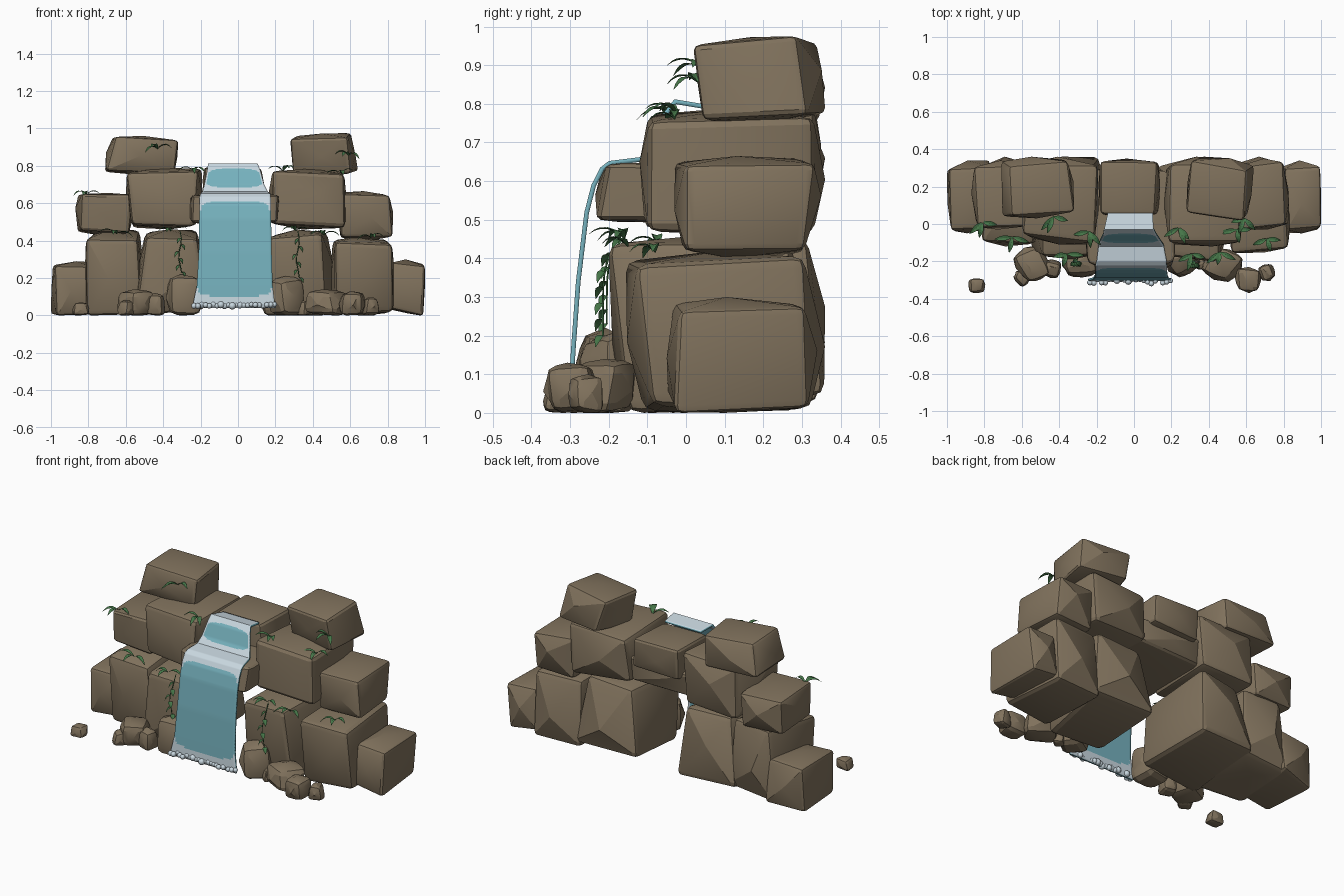
import bpy, bmesh, math, random
from mathutils import Vector, Matrix, Euler

cube = bpy.data.objects.get("Cube")
if cube:
    bpy.data.objects.remove(cube, do_unlink=True)


def material(name, rgb):
    mat = bpy.data.materials.new(name)
    mat.use_nodes = True
    mat.diffuse_color = (*rgb, 1)
    node = next(n for n in mat.node_tree.nodes if n.type == 'BSDF_PRINCIPLED')
    node.inputs["Base Color"].default_value = (*rgb, 1)
    node.inputs["Roughness"].default_value = 0.8
    return mat


STONE = material("brown stone", (0.22, 0.17, 0.11))
WATER = material("teal water", (0.18, 0.44, 0.51))
FOAM = material("pale foam", (0.58, 0.68, 0.74))
LEAF = material("leaf green", (0.06, 0.18, 0.065))


def finish(bm, name, *mats, smooth=None):
    """Turn a bmesh into a named object with materials."""
    mesh = bpy.data.meshes.new(name)
    bm.to_mesh(mesh)
    bm.free()
    obj = bpy.data.objects.new(name, mesh)
    bpy.context.collection.objects.link(obj)
    for mat in mats:
        mesh.materials.append(mat)
    if smooth:
        bpy.ops.object.select_all(action='DESELECT')
        obj.select_set(True)
        bpy.context.view_layer.objects.active = obj
        bpy.ops.object.shade_smooth_by_angle(angle=math.radians(smooth))
    return obj


def rock(name, xs, ys, zs, turn=(0, 0, 0), taper=0, bevel=0.08, bulge=0.09, jitter=0.06):
    """Uneven bevelled block with faceted, bulging sides, fitted to its bounds."""
    rng = random.Random(name)
    bm = bmesh.new()
    bmesh.ops.create_cube(bm, size=1)
    for v in bm.verts:
        v.co.x *= 1 - taper * (v.co.z + 0.5)
        v.co += Vector([rng.uniform(-jitter, jitter) for _ in range(3)])
    bmesh.ops.bevel(bm, geom=bm.edges[:], offset=bevel, segments=2,
                    profile=0.5, affect='EDGES')
    sides = sorted(bm.faces, key=lambda f: -f.calc_area())[:6]
    for v in bmesh.ops.poke(bm, faces=sides)["verts"]:
        # Backs bulge most, footings on the ground and fronts stay flatter
        push = 1.35 if v.co.y > 0.3 else 0.3 if v.co.z < -0.3 and zs[0] == 0 else 0.8
        v.co += v.co.normalized() * push * bulge * rng.uniform(0.6, 1.1)
        v.co += Vector([rng.uniform(-0.12, 0.12) * (abs(c) < 0.3) for c in v.co])
    spin = Euler([math.radians(a) for a in turn]).to_matrix()
    bmesh.ops.rotate(bm, verts=bm.verts, matrix=spin)
    for axis, (low, high) in enumerate((xs, ys, zs)):
        values = [v.co[axis] for v in bm.verts]
        start, span = min(values), max(values) - min(values)
        for v in bm.verts:
            v.co[axis] = low + (v.co[axis] - start) / span * (high - low)
    return finish(bm, name, STONE, smooth=20)


# Stacked cliff blocks
rock("right_outer_base", (-1, -.76), (-.05, .34), (0, .29), (2, 0, 4))
rock("right_middle_base", (-.82, -.5), (-.12, .36), (0, .46), (4, 0, -4), .16)
rock("right_inner_base", (-.56, -.17), (-.19, .36), (0, .46), (4, 0, 3), .2)
rock("right_outer_ledge", (-.87, -.56), (-.03, .34), (.43, .655), (0, 0, 3))
rock("right_inner_ledge", (-.6, -.19), (-.11, .36), (.46, .79), (0, 0, -3))
rock("right_cap", (-.71, -.32), (.03, .36), (.75, .96), (0, 4, 4))
rock("left_inner_base", (.12, .53), (-.2, .36), (0, .46), (5, 0, -3), .15)
rock("left_middle_base", (.49, .84), (-.155, .36), (0, .42), (4, 0, 3))
rock("left_outer_base", (.79, 1), (-.05, .34), (0, .3), (0, 4, 3))
rock("left_outer_ledge", (.53, .83), (-.03, .35), (.4, .665), (0, 0, 2))
rock("left_inner_ledge", (.16, .58), (-.12, .36), (.46, .785), (0, 0, 4))
rock("left_cap", (.28, .64), (.02, .36), (.745, .975), (5, -5, -8))
rock("bridge_slab", (-.27, .22), (-.235, .3), (.49, .65), bulge=.04, jitter=.04)
rock("spring_block", (-.19, .14), (.04, .35), (.6, .8), bulge=.07, jitter=.04)

# Fallen boulders: x, y, width, depth, height
boulders = [(-.84, -.33, .09, .08, .07), (-.55, -.21, .19, .19, .14),
            (-.6, -.29, .09, .09, .08), (-.44, -.24, .1, .1, .12),
            (-.29, -.2, .19, .17, .22), (.26, -.2, .19, .17, .21),
            (.47, -.22, .22, .18, .14), (.61, -.3, .14, .14, .13),
            (.71, -.26, .09, .09, .1), (.35, -.21, .08, .07, .08)]
for i, (x, y, w, d, h) in enumerate(boulders):
    rock(f"boulder_{i + 1}", (x - w / 2, x + w / 2), (y - d / 2, y + d / 2),
         (0, h), (0, 0, 25 * i), .15, bevel=0.24, jitter=0.1)


# Waterfall sheet: side profile as (y, z, left edge, right edge)
profile = [(.06, .797, -.14, .1), (-.03, .812, -.16, .105), (-.06, .775, -.165, .12),
           (-.09, .7, -.18, .14), (-.12, .662, -.19, .16), (-.2, .652, -.2, .175),
           (-.222, .635, -.205, .175), (-.245, .59, -.206, .176), (-.263, .52, -.207, .177),
           (-.285, .34, -.21, .18), (-.298, .16, -.22, .185), (-.305, .04, -.245, .2)]
COLUMNS, STEPS = 32, 10
bm = bmesh.new()
rows = []
samples = []
for a, b in zip(profile, profile[1:]):
    samples += [Vector(a).lerp(Vector(b), s / STEPS) for s in range(STEPS)]
samples.append(Vector(profile[-1]))
for y, z, x0, x1 in samples:
    rows.append([bm.verts.new((x0 + (x1 - x0) * c / COLUMNS, y, z))
                 for c in range(COLUMNS + 1)])


def in_pool(u, z, middle, half, width, power):
    return abs(u / width) ** power + abs((z - middle) / half) ** power < 1


for upper, lower in zip(rows, rows[1:]):
    for c in range(COLUMNS):
        face = bm.faces.new((upper[c], lower[c], lower[c + 1], upper[c + 1]))
        u = (c + 0.5) / COLUMNS * 2 - 1
        z = face.calc_center_median().z
        teal = in_pool(u, z, .357, .252, 1.01, 7) or in_pool(u, z, .735, .05, .95, 4)
        face.material_index = 1 if teal else 0
waterfall = finish(bm, "waterfall", FOAM, WATER, smooth=40)
solid = waterfall.modifiers.new("thickness", 'SOLIDIFY')
solid.thickness = 0.012
solid.offset = -1
solid.material_offset_rim = 1  # teal edges all round

# Foam bubbles along the foot of the fall
rng = random.Random(4)
bm = bmesh.new()
for i in range(22):
    spot = Vector((-.235 + .43 * i / 21, -.305 + rng.uniform(-.015, .015),
                   .055 + rng.uniform(-.005, .005)))
    bmesh.ops.create_icosphere(bm, subdivisions=2, radius=rng.uniform(.013, .02),
                               matrix=Matrix.Translation(spot))
finish(bm, "foam_bubbles", FOAM, smooth=60)


def add_leaf(bm, base, yaw, length, rise, drop, width):
    """Pointed, arched leaf with a folded midrib."""
    out = Vector((math.cos(yaw), math.sin(yaw), 0))
    side = Vector((-out.y, out.x, 0))
    previous = None
    for i in range(7):
        t = i / 6
        middle = Vector(base) + out * length * t + Vector((0, 0, rise * t - drop * t * t))
        half = width * math.sin(math.pi * (0.04 + 0.94 * t))
        lift = Vector((0, 0, half * 0.3))
        row = [bm.verts.new(middle + side * half + lift), bm.verts.new(middle),
               bm.verts.new(middle - side * half + lift)]
        if previous:
            for k in (0, 1):
                bm.faces.new((previous[k], previous[k + 1], row[k + 1], row[k]))
        previous = row


# Fern tufts in the crevices, fanned towards the front
tufts = [(-.81, .01, .645), (-.65, -.07, .435), (-.43, .04, .89), (-.24, -.04, .775),
         (-.36, -.16, .45), (.24, -.02, .77), (.46, -.15, .43), (.59, .03, .855),
         (.55, -.03, .76), (.71, -.08, .415), (.31, -.16, .45)]
for i, base in enumerate(tufts):
    rng = random.Random(i)
    bm = bmesh.new()
    for k in range(3):
        add_leaf(bm, base, math.radians(-155 + 65 * k + rng.uniform(-25, 25)),
                 rng.uniform(.07, .1), rng.uniform(.06, .1), .08, .014)
    finish(bm, f"fern_tuft_{i + 1}", LEAF)

# Hanging vines: thin stem with alternating leaves
for name, x, y, length in (("right_vine", -.31, -.205, .22), ("left_vine", .32, -.215, .25)):
    curve = bpy.data.curves.new(name + "_stem", 'CURVE')
    curve.dimensions = '3D'
    curve.bevel_depth = 0.0025
    curve.bevel_resolution = 1
    curve.materials.append(LEAF)
    spline = curve.splines.new('POLY')
    spline.points.add(6)
    bm = bmesh.new()
    for i, point in enumerate(spline.points):
        t = i / 6
        spot = (x + .008 * math.sin(i * 1.3), y + .05 * (1 - t) ** 6, .45 - length * t)
        point.co = (*spot, 1)
        if i:
            add_leaf(bm, spot, math.radians(-140 if i % 2 else -40), .03, .005, .035, .013)
    stem = bpy.data.objects.new(name + "_stem", curve)
    bpy.context.collection.objects.link(stem)
    finish(bm, name + "_leaves", LEAF)
